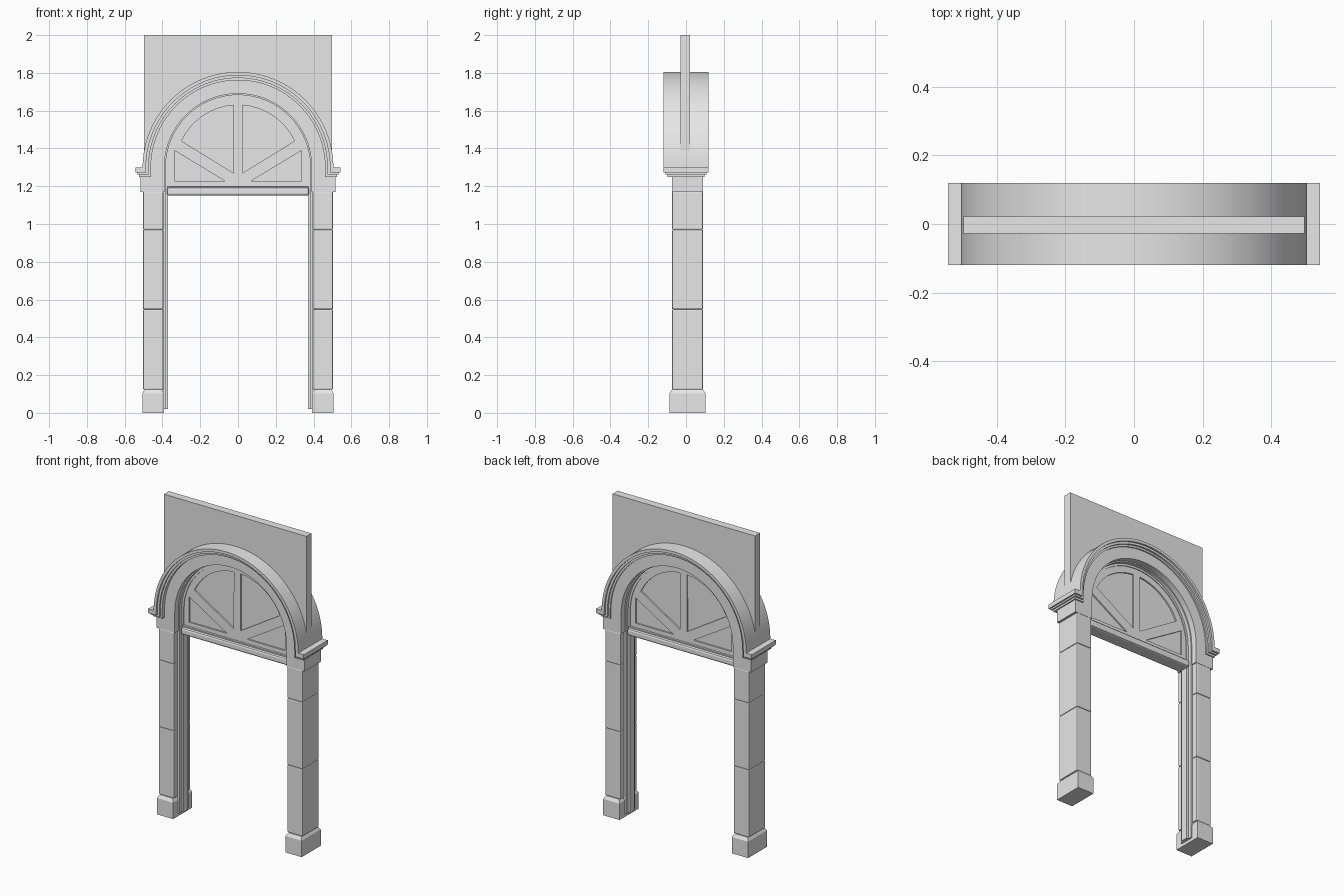
import bpy, bmesh, math

cube = bpy.data.objects.get("Cube")
if cube:
    bpy.data.objects.remove(cube, do_unlink=True)

stone = bpy.data.materials.new("grey_stone")
stone.use_nodes = True
grey = (0.8, 0.8, 0.8, 1)
stone.diffuse_color = grey
stone.node_tree.nodes["Principled BSDF"].inputs["Base Color"].default_value = grey

SPRING = 1.3    # height of the arch centre
MID = 0.008     # depth centre of the piers and door frame


def finish(name, bm, smooth=False):
    bmesh.ops.recalc_face_normals(bm, faces=bm.faces[:])
    mesh = bpy.data.meshes.new(name)
    bm.to_mesh(mesh)
    bm.free()
    mesh.materials.append(stone)
    obj = bpy.data.objects.new(name, mesh)
    bpy.context.collection.objects.link(obj)
    if smooth:
        bpy.ops.object.select_all(action='DESELECT')
        obj.select_set(True)
        bpy.context.view_layer.objects.active = obj
        bpy.ops.object.shade_smooth_by_angle(angle=math.radians(30))
    return obj


def plate(name, outline, y, half, smooth=False):
    """Extrude an x-z outline along the depth."""
    bm = bmesh.new()
    face = bm.faces.new([bm.verts.new((x, y - half, z)) for x, z in outline])
    new = bmesh.ops.extrude_face_region(bm, geom=[face])["geom"]
    verts = [v for v in new if isinstance(v, bmesh.types.BMVert)]
    bmesh.ops.translate(bm, verts=verts, vec=(0, 2 * half, 0))
    return finish(name, bm, smooth)


def box(name, x, y, z, half_x, half_y, height, bevel=0, taper=0):
    """Box standing on z, with bevelled edges or a top drawn in by taper."""
    bm = bmesh.new()
    bmesh.ops.create_cube(bm, size=2)
    for v in bm.verts:
        t = taper if v.co.z > 0 else 0
        v.co = (x + v.co.x * (half_x - t), y + v.co.y * (half_y - t),
                z + height * (v.co.z + 1) / 2)
    if bevel:
        bmesh.ops.bevel(bm, geom=bm.edges[:], offset=bevel, segments=2,
                        profile=0.5, affect='EDGES')
    return finish(name, bm)


def arc(r, a0=0, a1=math.pi, n=48):
    steps = [a0 + (a1 - a0) * i / n for i in range(n + 1)]
    return [(r * math.cos(a), SPRING + r * math.sin(a)) for a in steps]


def arch(name, r_in, r_out, low, y, half, foot=None, n=48):
    """Half-round band with straight legs; foot = (reach, top) turns them outward."""
    if foot:
        reach, top = foot
        right = [(reach, low), (reach, top)]
        if top < SPRING:
            right.append((r_out, top))
    else:
        right = [(r_out, low)]
    left = [(-x, z) for x, z in reversed(right)]
    inner = [(-r_in, low)] + arc(r_in, math.pi, 0, n) + [(r_in, low)]
    return plate(name, right + arc(r_out, n=n) + left + inner, y, half, True)


# Upper wall panel, cut round where it meets the arch
start = math.asin(0.06 / 0.46)
wall = [(0.4975, 1.36), (0.4975, 2), (-0.4975, 2), (-0.4975, 1.36)]
plate("upper_wall", wall + arc(0.46, math.pi - start, start), -0.003, 0.025)

# Arch body with impost blocks, and the stepped hood moulding
arch("arch_body", 0.39, 0.475, 1.17, MID, 0.082, (0.517, 1.262))
arch("moulding_outer", 0.487, 0.505, 1.272, 0, 0.12, (0.543, SPRING))
arch("moulding_middle", 0.473, 0.49, 1.262, 0, 0.109, (0.533, 1.28))
arch("moulding_inner", 0.461, 0.477, 1.25, 0, 0.098, (0.525, 1.27))

# Piers: a base and stacked blocks
joints = [0.123, 0.548, 0.97, 1.172]
for side, sign in (("left", 1), ("right", -1)):
    x = sign * 0.449
    box(f"{side}_base", x, MID, 0, 0.057, 0.095, 0.103)
    box(f"{side}_base_slope", x, MID, 0.103, 0.057, 0.095, 0.02, taper=0.012)
    for i, (lo, hi) in enumerate(zip(joints, joints[1:])):
        box(f"{side}_pier_block_{i + 1}", x, MID, lo, 0.054, 0.082, hi - lo, bevel=0.006)

# Door frame running round the opening in two steps
arch("door_frame_outer", 0.383, 0.398, 0.02, MID, 0.045, n=32)
arch("door_frame_inner", 0.37, 0.386, 0.02, MID, 0.022, n=32)
box("transom", 0, MID, 1.15, 0.376, 0.045, 0.045, bevel=0.012)
box("transom_sill", 0, MID, 1.185, 0.376, 0.03, 0.017)

# Fanlight leaf with openings cut for the panes
fan = plate("fanlight_frame", [(0.374, 1.19)] + arc(0.374, n=32) + [(-0.374, 1.19)],
            MID, 0.017, True)
cutters = []
for sign in (1, -1):
    curve = arc(0.33, math.radians(25), math.radians(86), 8)
    upper = [(0.024, 1.27)] + curve
    lower = [(0.07, 1.228), (0.335, 1.228), (0.335, 1.388)]
    for outline in (upper, lower):
        cutters.append(plate("pane_cutter", [(sign * x, z) for x, z in outline], MID, 0.05))
for cutter in cutters:
    cutter.hide_render = True
    mod = fan.modifiers.new("pane", 'BOOLEAN')
    mod.operation = 'DIFFERENCE'
    mod.solver = 'EXACT'
    mod.object = cutter
bpy.context.view_layer.update()
cut_mesh = bpy.data.meshes.new_from_object(
    fan.evaluated_get(bpy.context.evaluated_depsgraph_get()))
fan.modifiers.clear()
fan.data = cut_mesh
for cutter in cutters:
    bpy.data.objects.remove(cutter, do_unlink=True)

# Thin panes set back inside the leaf
plate("fanlight_panes", [(0.36, 1.2)] + arc(0.36, n=32) + [(-0.36, 1.2)], MID, 0.008)
